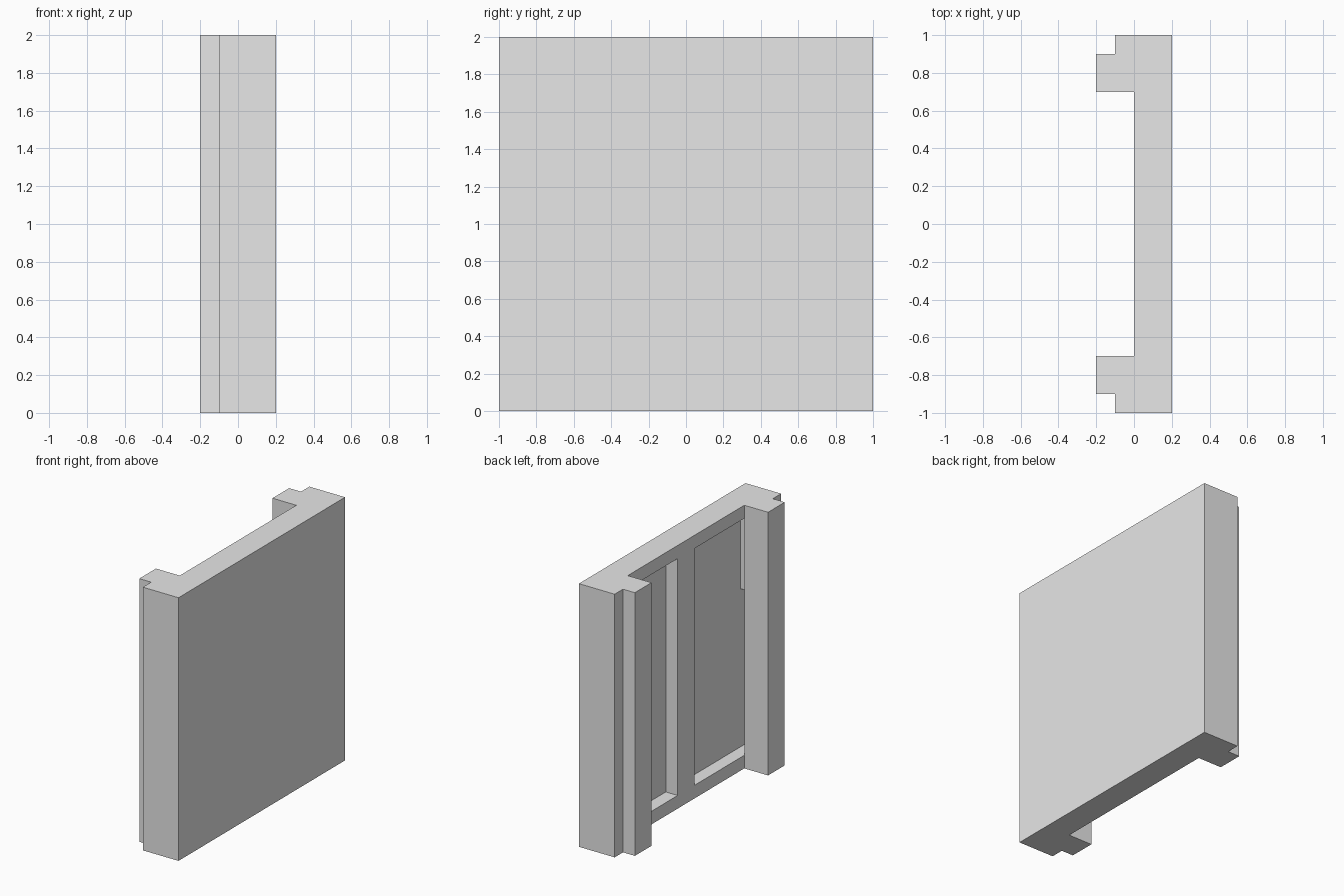
import bpy
import bmesh

cube = bpy.data.objects.get("Cube")
if cube:
    bpy.data.objects.remove(cube, do_unlink=True)

HEIGHT = 2.0

grey = bpy.data.materials.new("plain_grey")
grey.use_nodes = True
grey.diffuse_color = (0.8, 0.8, 0.8, 1)
grey.node_tree.nodes["Principled BSDF"].inputs["Base Color"].default_value = (0.8, 0.8, 0.8, 1)


def prism(name, outline, z0, z1):
    """Extrude an x-y outline from z0 up to z1."""
    bm = bmesh.new()
    base = bm.faces.new([bm.verts.new((x, y, z0)) for x, y in outline])
    top = bmesh.ops.extrude_face_region(bm, geom=[base])["geom"]
    verts = [v for v in top if isinstance(v, bmesh.types.BMVert)]
    bmesh.ops.translate(bm, verts=verts, vec=(0, 0, z1 - z0))
    bmesh.ops.recalc_face_normals(bm, faces=bm.faces)
    mesh = bpy.data.meshes.new(name)
    bm.to_mesh(mesh)
    bm.free()
    mesh.materials.append(grey)
    obj = bpy.data.objects.new(name, mesh)
    bpy.context.collection.objects.link(obj)
    return obj


# Wall with a stepped pilaster at each end
half = [(0.2, 1), (-0.1, 1), (-0.1, 0.9), (-0.2, 0.9), (-0.2, 0.7), (0, 0.7)]
outline = half + [(x, -y) for x, y in reversed(half)]
wall = prism("wall_panel", outline, 0, HEIGHT)

# Two tall recesses, running in behind the pilasters and stepped near the top
for side, label in ((-1, "front"), (1, "back")):
    recess = [(0, 0.1), (0.1, 0.1), (0.1, 0.9), (0, 0.9)]
    cutter = prism(label + "_recess_cutter", [(x, y * side) for x, y in recess], 0.1, 1.9)
    # Extend the open part of the cutter out to the face between the pilasters
    mouth = [(-0.1, 0.1), (0.1, 0.1), (0.1, 0.7), (-0.1, 0.7)]
    opening = prism(label + "_opening_cutter", [(x, y * side) for x, y in mouth], 0.1, 1.9)
    for tool in (opening, cutter):
        tool.hide_render = True
        tool.hide_set(True)
        cut = wall.modifiers.new(tool.name, "BOOLEAN")
        cut.operation = "DIFFERENCE"
        cut.solver = "EXACT"
        cut.object = tool

    # Upper stop block inside the recess
    stop = [(0, 0.8), (0.1, 0.8), (0.1, 0.9), (0, 0.9)]
    prism(label + "_recess_stop", [(x, y * side) for x, y in stop], 1.3, 1.9)
